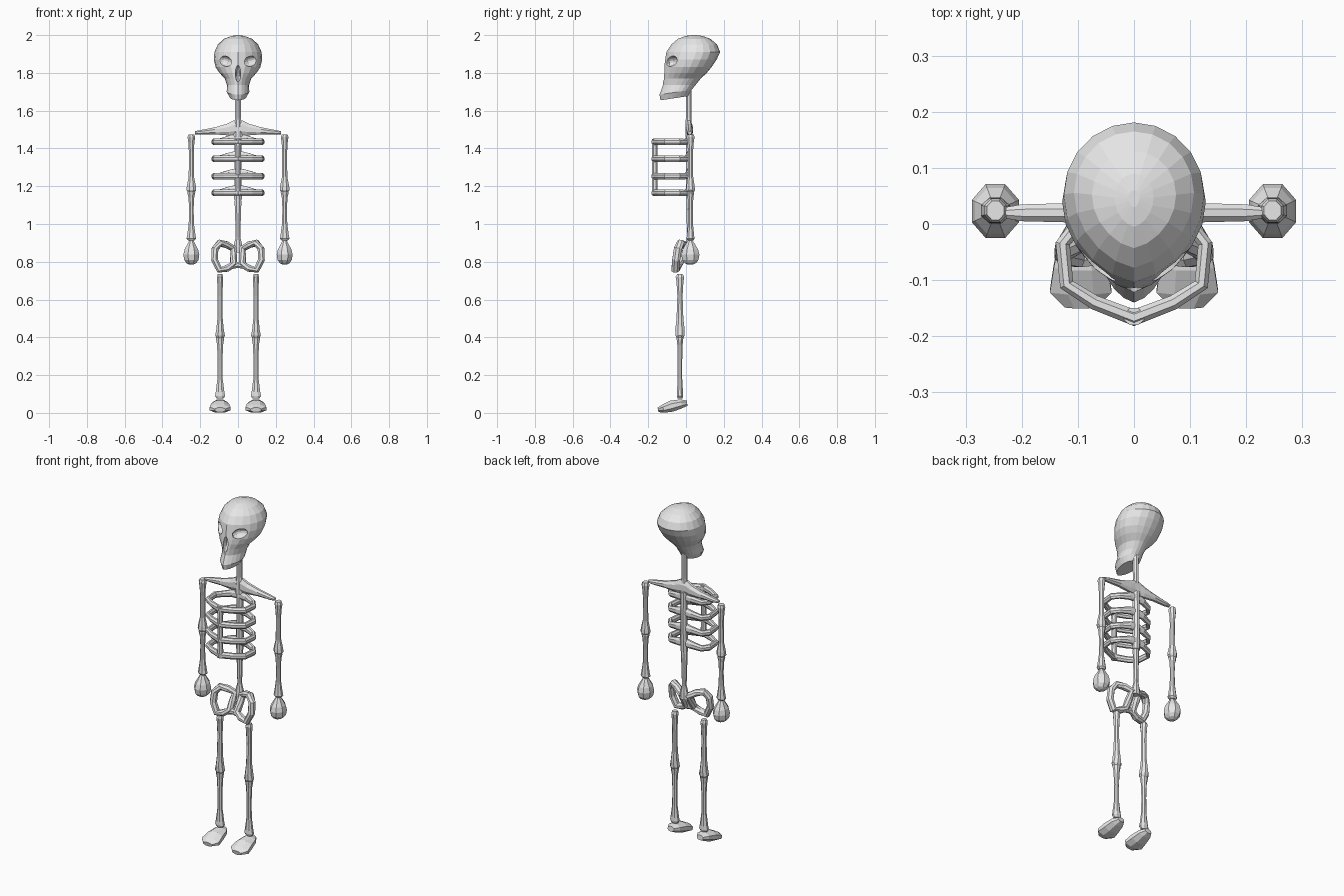
import bpy, bmesh, math
from mathutils import Vector, Matrix

cube = bpy.data.objects.get("Cube")
if cube:
    bpy.data.objects.remove(cube, do_unlink=True)

bone = bpy.data.materials.new("bone grey")
bone.use_nodes = True
bone.diffuse_color = (0.8, 0.8, 0.8, 1)
bone.node_tree.nodes["Principled BSDF"].inputs["Base Color"].default_value = (0.8, 0.8, 0.8, 1)


def finish(name, bm):
    bmesh.ops.recalc_face_normals(bm, faces=bm.faces)
    mesh = bpy.data.meshes.new(name)
    bm.to_mesh(mesh)
    bm.free()
    mesh.materials.append(bone)
    obj = bpy.data.objects.new(name, mesh)
    bpy.context.collection.objects.link(obj)
    return obj


def skin(bm, rings, closed=False):
    """Bridge rings of points with quads, capping open ends."""
    rings = [[bm.verts.new(p) for p in r] for r in rings]
    n = len(rings[0])
    pairs = list(zip(rings, rings[1:])) + ([(rings[-1], rings[0])] if closed else [])
    for a, b in pairs:
        for i in range(n):
            j = (i + 1) % n
            bm.faces.new((a[i], a[j], b[j], b[i]))
    if not closed:
        bm.faces.new(rings[0])
        bm.faces.new(rings[-1])


def sweep(name, path, ref, sides=8, closed=False):
    """Tube along (x, y, z, width, depth); depth is measured along ref."""
    ref = Vector(ref)
    pts = [Vector(p[:3]) for p in path]
    n = len(pts)
    rings = []
    for i, p in enumerate(path):
        if closed:
            t = pts[(i + 1) % n] - pts[i - 1]
        else:
            t = pts[min(i + 1, n - 1)] - pts[max(i - 1, 0)]
        t.normalize()
        v = (ref - t * ref.dot(t)).normalized()
        u = t.cross(v)
        grow = 1 / math.cos(math.pi / sides)
        angles = [(k + 0.5) * math.tau / sides for k in range(sides)]
        rings.append([pts[i] + grow * (u * p[3] * math.cos(a) + v * p[4] * math.sin(a)) for a in angles])
    bm = bmesh.new()
    skin(bm, rings, closed)
    return finish(name, bm)


def upright(name, x, y, profile, sides=8):
    return sweep(name, [(x, y, z, rx, ry) for z, rx, ry in profile], (0, 1, 0), sides)


# Skull: egg-shaped rings (height, front, back, half width), jaw to crown
def skull_ring(z, front, back, half, count=20):
    mid = front + 0.55 * (back - front)
    ring = []
    for k in range(count):
        a = math.tau * k / count
        s, c = math.sin(a), math.cos(a)
        if c > 0:
            y = mid - (mid - front) * math.sqrt(max(0, 1 - abs(s) ** 1.5))
        else:
            y = mid - (back - mid) * c
        slope = 0.15 * (y - front) if z < 1.7 else 0
        ring.append((half * s, y, z + slope))
    return ring


SKULL = [(1.655, -.135, .015, .042), (1.685, -.14, .03, .06), (1.735, -.122, .05, .058),
         (1.77, -.122, .078, .07), (1.8, -.12, .11, .098), (1.83, -.116, .135, .118),
         (1.87, -.11, .162, .128), (1.91, -.104, .181, .125), (1.95, -.078, .165, .107),
         (1.98, -.043, .13, .075), (1.995, -.005, .09, .035), (2.0, .03, .06, .01)]
bm = bmesh.new()
skin(bm, [skull_ring(*r) for r in SKULL])
skull = finish("skull", bm)


# Eye sockets and nose opening carved into the skull
def carve(place, size, turn=(0, 0)):
    bm = bmesh.new()
    m = (Matrix.Translation(place) @ Matrix.Rotation(turn[0], 4, 'Z')
         @ Matrix.Rotation(turn[1], 4, 'Y') @ Matrix.Diagonal((*size, 1)))
    bmesh.ops.create_uvsphere(bm, u_segments=10, v_segments=8, radius=1, matrix=m)
    cutter = finish("socket_cutter", bm)
    cutter.hide_render = True
    mod = skull.modifiers.new("carve", 'BOOLEAN')
    mod.operation, mod.solver, mod.object = 'DIFFERENCE', 'EXACT', cutter
    bpy.context.view_layer.objects.active = skull
    bpy.ops.object.modifier_apply(modifier=mod.name)
    bpy.data.objects.remove(cutter, do_unlink=True)


for s in (1, -1):
    carve((s * .068, -.078, 1.862), (.045, .035, .027), (s * .5, -s * .25))
carve((0, -.122, 1.797), (.015, .035, .045))

# Spine from neck to pelvis
upright("neck", 0, .014, [(1.74, .016, .015), (1.56, .015, .015), (1.52, .022, .017), (1.46, .025, .018)])
upright("upper_spine", 0, .018, [(1.48, .022, .017), (1.42, .018, .018), (1.3, .018, .019),
                                 (1.2, .02, .019), (1.13, .02, .015)])
upright("lower_spine", 0, .016, [(1.16, .012, .011), (1.12, .018, .014), (1.0, .014, .012),
                                 (.93, .012, .012), (.89, .022, .016), (.85, .026, .018)])

# Shoulder girdle
half = [(.228, .02, 1.483, .01, .008), (.2, .02, 1.485, .015, .012), (.12, .02, 1.493, .017, .019),
        (.05, .018, 1.5, .018, .032), (.02, .016, 1.508, .018, .04)]
sweep("shoulder_girdle", half + [(-p[0], *p[1:]) for p in reversed(half)], (0, 0, 1))

# Rib cage: four hoops rising toward the spine, joined by a breastbone
for i, z in enumerate((1.435, 1.345, 1.253, 1.165)):
    half = [(0, .015, z + .018, .014, .026), (.045, .014, z + .012, .014, .021), (.1, -.002, z, .013, .016),
            (.127, -.035, z, .013, .017), (.12, -.108, z, .013, .017),
            (.07, -.14, z, .013, .017), (0, -.167, z, .015, .018)]
    mirrored = [(-p[0], *p[1:]) for p in reversed(half[1:-1])]
    sweep(f"rib_{i + 1}", half + mirrored, (0, 0, 1), closed=True)
upright("breastbone", 0, -.165, [(1.45, .018, .015), (1.4, .015, .015), (1.3, .014, .014),
                                 (1.2, .015, .015), (1.15, .018, .015)])

# Limbs and hips for each side
for side, s in (("left", 1), ("right", -1)):
    ax, lx = s * .247, s * .095
    upright("upper_arm_" + side, ax, .024,
            [(1.475, .015, .017), (1.46, .02, .021), (1.43, .016, .017), (1.38, .013, .013),
             (1.25, .014, .014), (1.2, .024, .022), (1.18, .026, .023), (1.165, .016, .016)])
    upright("forearm_" + side, ax, .024,
            [(1.185, .013, .013), (1.165, .021, .019), (1.14, .015, .015), (1.08, .012, .012),
             (1.0, .014, .013), (.94, .022, .019), (.922, .026, .021), (.912, .016, .015)])
    upright("hand_" + side, ax, .023,
            [(.914, .01, .01), (.895, .02, .024), (.865, .036, .041), (.838, .042, .048),
             (.81, .038, .043), (.793, .026, .03), (.785, .012, .014)])
    upright("thigh_" + side, lx, -.032,
            [(.735, .012, .014), (.72, .017, .023), (.69, .015, .018), (.62, .013, .014),
             (.5, .014, .018), (.44, .02, .025), (.41, .026, .024), (.39, .016, .014)])
    upright("shin_" + side, lx, -.032,
            [(.42, .012, .012), (.395, .022, .018), (.36, .016, .014), (.28, .013, .012),
             (.18, .014, .012), (.11, .023, .016), (.09, .027, .017), (.076, .018, .013)])
    sweep("foot_" + side, [(lx, .006, .052, .02, .014), (lx, -.025, .048, .038, .024),
                           (lx, -.075, .036, .048, .03), (lx, -.12, .022, .055, .022),
                           (lx, -.148, .016, .028, .012)], (0, 0, 1))
    hoop = [(.024, .008, .87), (.06, -.008, .89), (.097, -.028, .899), (.122, -.043, .868), (.124, -.052, .81),
            (.098, -.056, .757), (.058, -.052, .765), (.024, -.042, .785), (.024, -.015, .83)]
    sweep("hip_bone_" + side, [(s * x, y, z, .018, .021) for x, y, z in hoop], (0, 1, 0), closed=True)

# Front joint between the hip bones
sweep("pelvis_bridge", [(-.045, -.045, .775, .014, .016), (0, -.042, .784, .015, .016),
                        (.045, -.045, .775, .014, .016)], (0, 0, 1))
